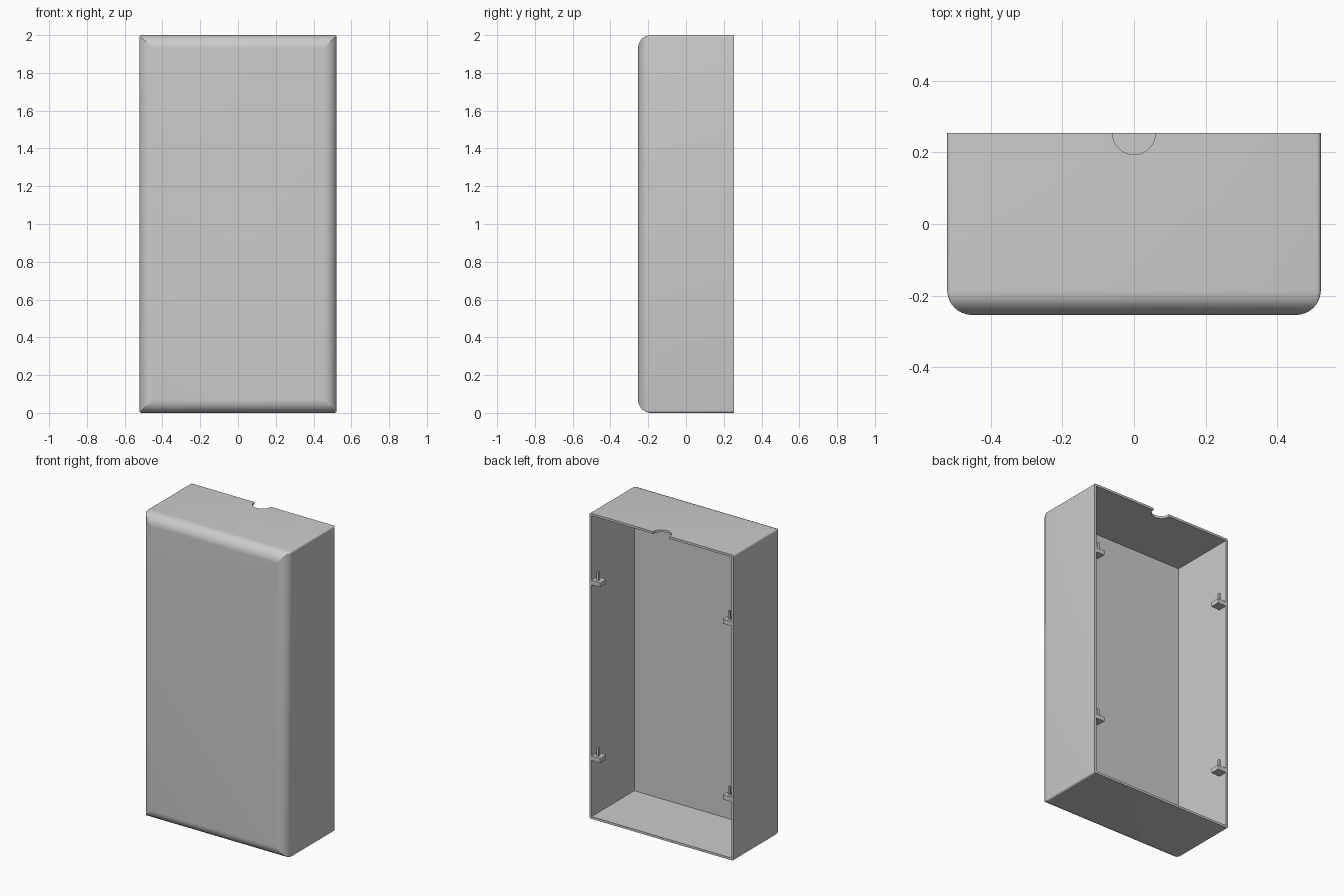
import bpy, bmesh, math

if "Cube" in bpy.data.objects:
    bpy.data.objects.remove(bpy.data.objects["Cube"])

HX, YF, YB, H = 0.522, -0.254, 0.254, 2.0  # half width, front, back, height
R, RC = 0.07, 0.012                        # front rounding, small corner rounding
WALL, FRONT = 0.015, 0.065                 # side and front wall thicknesses

grey = bpy.data.materials.new("plain grey")
grey.diffuse_color = (0.6, 0.6, 0.6, 1)
grey.use_nodes = True
grey.node_tree.nodes["Principled BSDF"].inputs["Base Color"].default_value = grey.diffuse_color


def add_object(name, bm):
    bmesh.ops.recalc_face_normals(bm, faces=bm.faces)
    me = bpy.data.meshes.new(name)
    bm.to_mesh(me)
    bm.free()
    me.materials.append(grey)
    ob = bpy.data.objects.new(name, me)
    bpy.context.collection.objects.link(ob)
    return ob


def add_box(bm, lo, hi):
    verts = bmesh.ops.create_cube(bm, size=1)["verts"]
    for v in verts:
        v.co = [(a + b) / 2 + c * (b - a) for a, b, c in zip(lo, hi, v.co)]


def ring(bm, y, inset):
    """Rounded rectangle standing in the xz plane; its corners sharpen as it shrinks."""
    rc = max(RC - inset, 0.001)
    verts = []
    for k, (sx, sz) in enumerate([(1, 1), (-1, 1), (-1, -1), (1, -1)]):
        cx, cz = sx * (HX - inset - rc), H / 2 + sz * (H / 2 - inset - rc)
        for i in range(5):
            a = math.pi / 2 * (k + i / 4)
            verts.append(bm.verts.new((cx + rc * math.cos(a), y, cz + rc * math.sin(a))))
    return verts


# Casing body: rounded rectangles shrinking along the front fillet
bm = bmesh.new()
rings = [ring(bm, YB, 0)]
for i in range(13):
    a = math.pi / 2 * i / 12
    rings.append(ring(bm, YF + R - R * math.sin(a), R * (1 - math.cos(a))))
for r0, r1 in zip(rings, rings[1:]):
    n = len(r0)
    for i in range(n):
        bm.faces.new((r0[i], r0[(i + 1) % n], r1[(i + 1) % n], r1[i]))
bm.faces.new(rings[0])
bm.faces.new(rings[-1])
casing = add_object("casing", bm)

# Open cavity at the back
bm = bmesh.new()
add_box(bm, (-HX + WALL, YF + FRONT, WALL), (HX - WALL, YB + 0.1, H - WALL))
cavity = add_object("cavity_cutter", bm)

# Half-round notch in the top wall
bm = bmesh.new()
bmesh.ops.create_cone(bm, cap_ends=True, segments=48, radius1=0.06, radius2=0.06, depth=0.2)
bmesh.ops.translate(bm, verts=bm.verts, vec=(0, YB, H))
notch = add_object("notch_cutter", bm)

bpy.context.view_layer.objects.active = casing
casing.select_set(True)
for cutter in (cavity, notch):
    cutter.hide_render = True
    mod = casing.modifiers.new("cut", "BOOLEAN")
    mod.operation = "DIFFERENCE"
    mod.solver = "EXACT"
    mod.object = cutter
    bpy.ops.object.modifier_apply(modifier=mod.name)
    bpy.data.objects.remove(cutter)
bpy.ops.object.shade_smooth_by_angle(angle=math.radians(30))

# Four mounting hooks: a small ledge with an upright peg
for side, sx in (("right", 1), ("left", -1)):
    for level, z in (("lower", 0.412), ("upper", 1.562)):
        xw = HX - WALL
        bm = bmesh.new()
        for x0, x1, y0, y1, z0, z1 in (
                (xw - 0.063, xw + 0.004, YB - 0.063, YB - 0.001, z - 0.03, z),
                (xw - 0.039, xw - 0.025, YB - 0.033, YB - 0.019, z - 0.002, z + 0.055)):
            add_box(bm, (min(sx * x0, sx * x1), y0, z0), (max(sx * x0, sx * x1), y1, z1))
        add_object(f"hook_{level}_{side}", bm)
